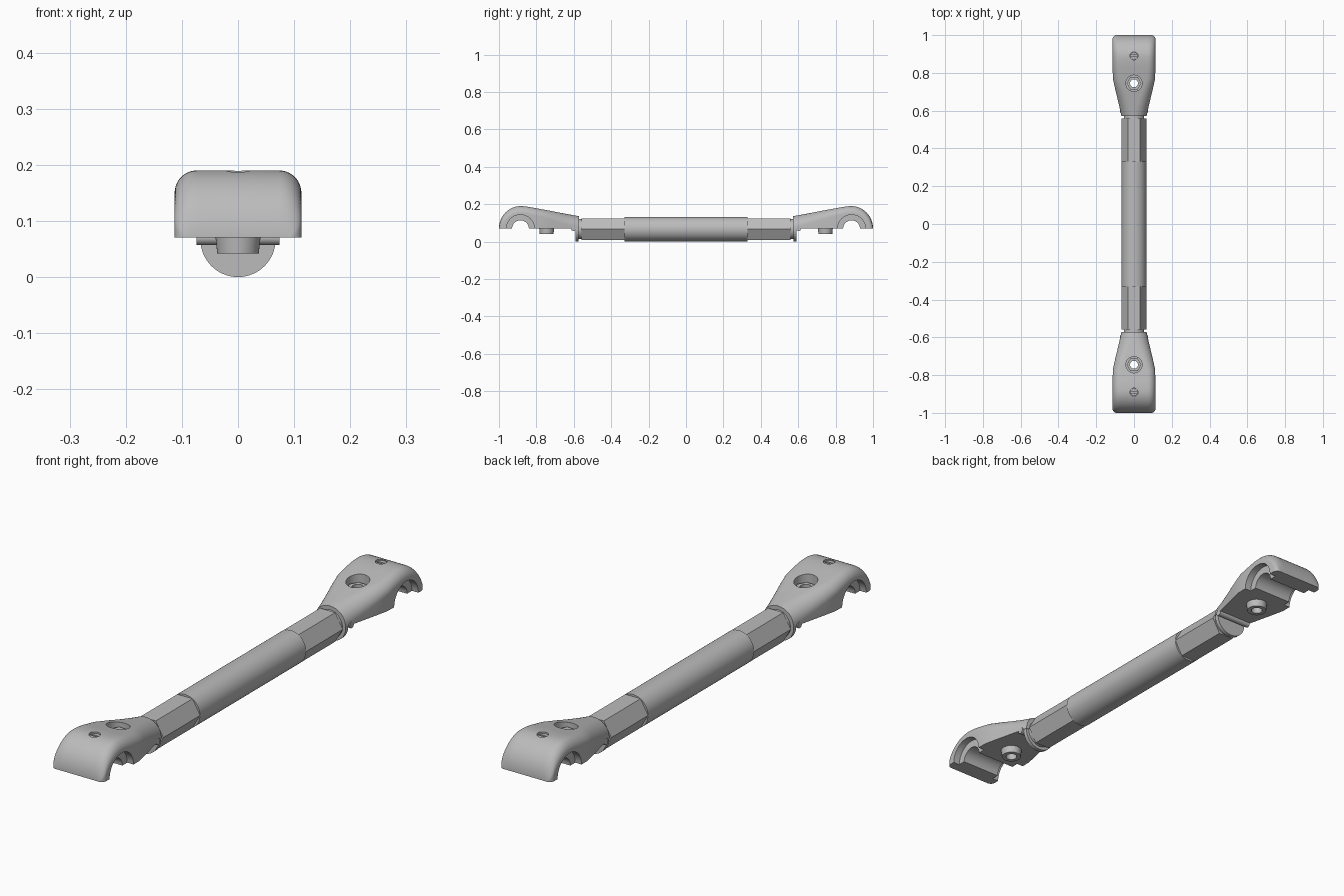
import bpy, bmesh
from math import sin, cos, pi, sqrt, radians
from mathutils import Matrix, Vector

cube = bpy.data.objects.get("Cube")
if cube:
    bpy.data.objects.remove(cube, do_unlink=True)

grey = bpy.data.materials.new("satin_grey")
grey.use_nodes = True
tone = (0.5, 0.5, 0.5, 1)
grey.diffuse_color = tone
grey.node_tree.nodes["Principled BSDF"].inputs["Base Color"].default_value = tone

BASE = 0.07       # underside of the clamp heads
AXIS = 0.067      # height of the bar axis
BOLT_Y, TUBE_Y = 0.745, 0.885


def add(name, bm):
    bmesh.ops.recalc_face_normals(bm, faces=bm.faces)
    mesh = bpy.data.meshes.new(name)
    bm.to_mesh(mesh)
    bm.free()
    mesh.materials.append(grey)
    ob = bpy.data.objects.new(name, mesh)
    bpy.context.collection.objects.link(ob)
    return ob


def rod(name, start, end, r, sides=48, r2=None):
    """Cylinder or prism between two points, a corner on the x axis when upright."""
    a, b = Vector(start), Vector(end)
    d = b - a
    turn = d.to_track_quat('Z', 'Y').to_matrix().to_4x4() @ Matrix.Rotation(pi / 2, 4, 'Z')
    bm = bmesh.new()
    bmesh.ops.create_cone(bm, cap_ends=True, segments=sides, radius1=r,
                          radius2=r if r2 is None else r2, depth=d.length,
                          matrix=Matrix.Translation((a + b) / 2) @ turn)
    return add(name, bm)


def block(name, centre, size):
    bm = bmesh.new()
    bmesh.ops.create_cube(bm, size=1, matrix=Matrix.Translation(centre) @ Matrix.Diagonal((*size, 1)))
    return add(name, bm)


def activate(ob):
    bpy.ops.object.select_all(action='DESELECT')
    ob.select_set(True)
    bpy.context.view_layer.objects.active = ob


def cut(ob, cutters):
    activate(ob)
    for c in cutters:
        mod = ob.modifiers.new("cut", 'BOOLEAN')
        mod.operation, mod.solver, mod.object = 'DIFFERENCE', 'EXACT', c
        bpy.ops.object.modifier_apply(modifier=mod.name)
    for c in cutters:
        bpy.data.objects.remove(c, do_unlink=True)


def finish(ob, mirror=True):
    activate(ob)
    if mirror:
        mod = ob.modifiers.new("other_end", 'MIRROR')
        mod.use_axis = (False, True, False)
        mod.use_mirror_merge = False
        bpy.ops.object.modifier_apply(modifier=mod.name)
    bpy.ops.object.shade_smooth_by_angle(angle=radians(32))


def upright(name, y, z0, z1, r, sides=48, r2=None):
    return rod(name, (0, y, z0), (0, y, z1), r, sides, r2)


def across(name, y, z, x0, x1, r):
    return rod(name, (x0, y, z), (x1, y, z), r)


# Clamp head: rounded sections lofted along y (y, half width, height, corner x, corner z)
stations = [(0.572, 0.067, 0.066, 0.066, 0.062),
            (0.62, 0.077, 0.075, 0.066, 0.06),
            (0.67, 0.089, 0.084, 0.06, 0.054),
            (0.72, 0.101, 0.094, 0.052, 0.048),
            (0.77, 0.112, 0.103, 0.044, 0.042),
            (0.83, 0.113, 0.114, 0.04, 0.04),
            (0.86, 0.113, 0.119, 0.04, 0.04)]
STEPS = 14
for i in range(STEPS + 1):
    a = pi / 2 * i / STEPS
    y = TUBE_Y + 0.115 * sin(a)
    h = max(0.12 * cos(a), 0.003)
    t = max(0, (y - 0.98) / 0.02)
    w = 0.113 - 0.02 * (1 - sqrt(max(0, 1 - t * t)))
    stations.append((y, w, h, 0.04, min(0.04, h * 0.7)))

bm = bmesh.new()
rings = []
for y, w, h, rx, rz in stations:
    right = [(w, 0)]
    for k in range(11):
        a = pi / 2 * k / 10
        right.append((w - rx + rx * cos(a), h - rz + rz * sin(a)))
    outline = right + [(-x, z) for x, z in reversed(right)]
    rings.append([bm.verts.new((x, y, BASE + z)) for x, z in outline])
for r0, r1 in zip(rings, rings[1:]):
    for k in range(len(r0)):
        n = (k + 1) % len(r0)
        bm.faces.new((r0[k], r0[n], r1[n], r1[k]))
bm.faces.new(rings[0])
bm.faces.new(rings[-1])
head = add("clamp_heads", bm)
cut(head, [across("saddle", TUBE_Y, BASE - 0.001, -0.2, 0.2, 0.045),
           across("recess_a", TUBE_Y, BASE - 0.001, 0.085, 0.2, 0.075),
           across("recess_b", TUBE_Y, BASE - 0.001, -0.2, -0.085, 0.075),
           upright("bolt_pocket", BOLT_Y, 0.13, 0.3, 0.043),
           upright("bolt_bore", BOLT_Y, 0, 0.3, 0.022),
           upright("screw_pocket", TUBE_Y + 0.005, 0.165, 0.3, 0.021)])
finish(head)

# Hexagonal nut in the pocket and collar under the head, both bored through
nut = upright("hex_nuts", BOLT_Y, 0.128, 0.145, 0.039, 6)
collar = upright("bolt_collars", BOLT_Y, 0.042, BASE + 0.01, 0.037, 48, 0.041)
for part in (nut, collar):
    cut(part, [upright("bore", BOLT_Y, 0, 0.3, 0.021)])
    finish(part)

# Small slotted screw
screw = upright("slotted_screws", TUBE_Y + 0.005, 0.16, 0.184, 0.0195, 32)
cut(screw, [block("slot", (0, TUBE_Y + 0.005, 0.184), (0.06, 0.008, 0.016))])
finish(screw)

# Rounded rib under the narrow end of each head
finish(across("underside_ribs", 0.602, BASE, -0.074, 0.074, 0.013))

# Bar: round middle, hexagonal ends, thin necks and end flanges
finish(rod("round_bar", (0, -0.33, AXIS), (0, 0.33, AXIS), 0.0655, 64), False)
bm = bmesh.new()
hexagon = [(0.066 * cos(k * pi / 3), AXIS + 0.066 * sin(k * pi / 3)) for k in range(6)]
ends = [[bm.verts.new((x, y, z)) for x, z in hexagon] for y in (0.325, 0.558)]
for k in range(6):
    n = (k + 1) % 6
    bm.faces.new((ends[0][k], ends[0][n], ends[1][n], ends[1][k]))
for ring in ends:
    bm.faces.new(ring)
finish(add("hex_bar_ends", bm))
finish(rod("necks", (0, 0.55, AXIS), (0, 0.58, AXIS), 0.054))
finish(rod("end_flanges", (0, 0.574, AXIS), (0, 0.59, AXIS), 0.067, 64))
